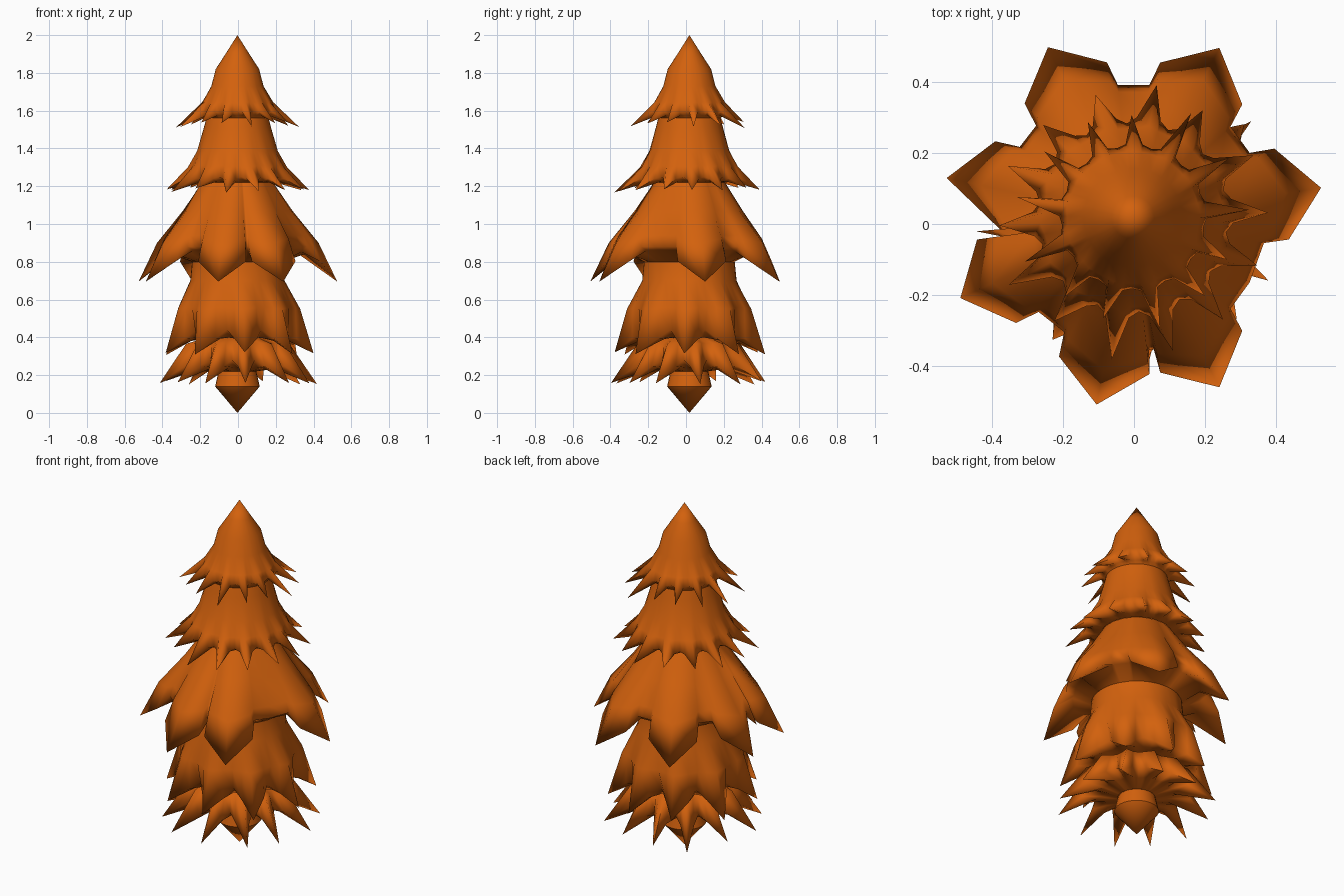
import bpy, bmesh, random
from math import sin, cos, radians

if "Cube" in bpy.data.objects:
    bpy.data.objects.remove(bpy.data.objects["Cube"])

random.seed(4)
mat = bpy.data.materials.new("orange")
mat.diffuse_color = (0.65, 0.12, 0.004, 1)
mat.use_nodes = True
mat.node_tree.nodes["Principled BSDF"].inputs["Base Color"].default_value = mat.diffuse_color
AXIS_X, AXIS_Y = -0.003, 0.018


def finish(name, bm, angle):
    bmesh.ops.remove_doubles(bm, verts=bm.verts, dist=1e-5)
    bmesh.ops.recalc_face_normals(bm, faces=bm.faces)
    me = bpy.data.meshes.new(name)
    bm.to_mesh(me)
    bm.free()
    me.materials.append(mat)
    ob = bpy.data.objects.new(name, me)
    bpy.context.collection.objects.link(ob)
    bpy.ops.object.select_all(action='DESELECT')
    ob.select_set(True)
    bpy.context.view_layer.objects.active = ob
    bpy.ops.object.shade_smooth_by_angle(angle=radians(angle))


def tier(name, rows, spokes, angle=95):
    """rows: (valley radius, valley z, tip radius, tip z); spokes: (degrees, tip weight)."""
    bm = bmesh.new()
    rings = []
    for r0, z0, r1, z1 in rows:
        ring = []
        for a, w in spokes:
            r, z = r0 + (r1 - r0) * w, z0 + (z1 - z0) * w
            ring.append(bm.verts.new((AXIS_X + r * cos(radians(a)),
                                      AXIS_Y + r * sin(radians(a)), z)))
        rings.append(ring)
    n = len(spokes)
    for lo, hi in zip(rings, rings[1:]):
        for i in range(n):
            j = (i + 1) % n
            bm.faces.new((lo[i], lo[j], hi[j], hi[i]))
    finish(name, bm, angle)


def spikes(count, start, half, shoulder, jitter):
    """Evenly spread points, each with two shoulders and a valley beside it."""
    out, step = [], 360 / count
    for i in range(count):
        a = start + i * step
        k = 1 - jitter * random.random()
        d = random.uniform(-.1, .1) * step
        out += [(a - step / 2, 0), (a - half * step, shoulder),
                (a + d, k), (a + half * step, shoulder)]
    return out


# top cone with its narrow spikes
tier("top_tier", [
    (0, 2.0, 0, 2.0), (.06, 1.905, .06, 1.905), (.115, 1.82, .115, 1.82),
    (.138, 1.73, .138, 1.73), (.185, 1.645, .19, 1.645),
    (.20, 1.60, .34, 1.505), (.178, 1.575, .18, 1.575), (.165, 1.56, .165, 1.56)],
    spikes(13, 6, .24, .05, .4))

# second tier, closed underneath
tier("second_tier", [
    (.165, 1.56, .165, 1.56), (.178, 1.51, .178, 1.51),
    (.21, 1.39, .215, 1.385), (.25, 1.31, .265, 1.30), (.265, 1.25, .405, 1.165),
    (.225, 1.225, .24, 1.225), (.19, 1.22, .19, 1.22)],
    spikes(14, -22, .27, .12, .35))

# wide middle tier with seven broad pointed petals
petals = []
for a in (9, 63, 116.5, 168, 205, 259, 297):
    petals += [(a - 20, 0), (a - 17, .42), (a, 1), (a + 17, .42), (a + 20, 0)]
petals.append((331, 0))
petals = sorted((a % 360, w) for a, w in petals)
tier("middle_tier", [
    (.19, 1.22, .19, 1.22), (.28, 1.07, .295, 1.07),
    (.355, .94, .435, .90), (.375, .88, .535, .695),
    (.33, .86, .36, .84), (.24, .80, .24, .80)], petals, 180)

# fourth tier, a bulge with creased points
tier("fourth_tier", [
    (.24, .80, .24, .80), (.25, .70, .25, .70),
    (.305, .56, .335, .55), (.27, .44, .415, .305),
    (.24, .40, .27, .38), (.16, .40, .16, .40)],
    spikes(9, -82, .27, .35, .12))

# lowest tier
tier("bottom_tier", [
    (.16, .40, .16, .40), (.23, .37, .28, .365),
    (.24, .28, .43, .15), (.18, .24, .22, .235), (.10, .22, .10, .22)],
    spikes(12, 8, .25, .25, .15))

# pointed trunk below
tier("trunk", [
    (.10, .22, .10, .22), (.118, .14, .118, .14), (0, 0, 0, 0)],
    [(i * 15, 0) for i in range(24)], 40)
